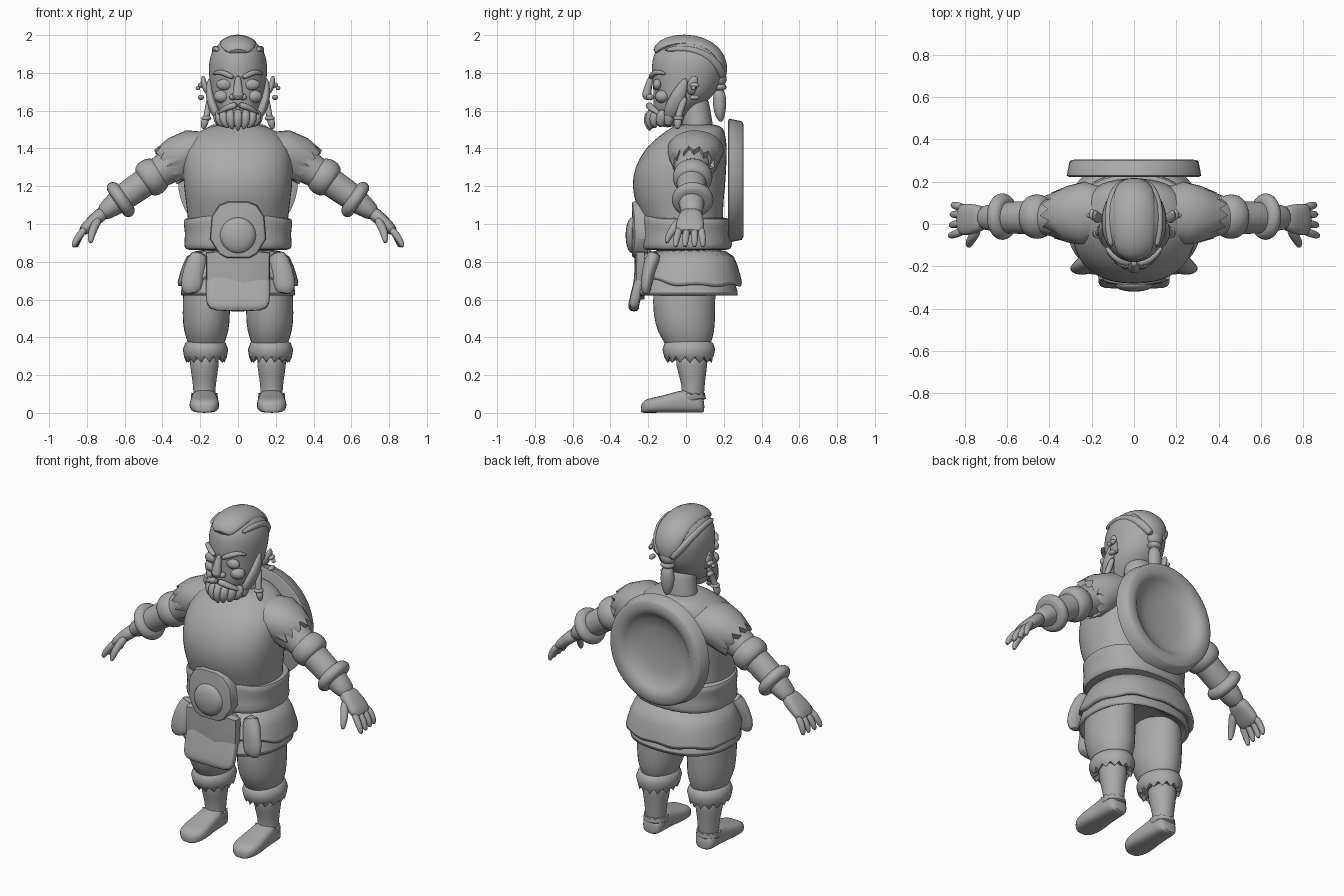
import bpy, bmesh, math
from mathutils import Vector

X, Y, Z = Vector((1, 0, 0)), Vector((0, 1, 0)), Vector((0, 0, 1))
grey = bpy.data.materials.new("plain_grey")
grey.diffuse_color = (0.4, 0.4, 0.4, 1)


def finish(name, bm, mirror=False, subsurf=0, angle=50):
    bmesh.ops.recalc_face_normals(bm, faces=bm.faces[:])
    me = bpy.data.meshes.new(name)
    bm.to_mesh(me)
    bm.free()
    me.materials.append(grey)
    ob = bpy.data.objects.new(name, me)
    bpy.context.collection.objects.link(ob)
    bpy.ops.object.select_all(action='DESELECT')
    bpy.context.view_layer.objects.active = ob
    ob.select_set(True)
    bpy.ops.object.shade_smooth_by_angle(angle=math.radians(angle))
    if mirror:
        ob.modifiers.new("mirror", 'MIRROR').use_mirror_merge = False
    if subsurf:
        ob.modifiers.new("smooth", 'SUBSURF').levels = subsurf
        ob.modifiers["smooth"].render_levels = subsurf
    return ob


def loft(name, rings, n=16, ref=Y, axis=None, p=2.0, zig=None, warp=None, mirror=False, subsurf=1):
    """Skin rings (x, y, z, a, b); b runs along ref. zig = {ring: shift along path}."""
    bm = bmesh.new()
    cs = [Vector(r[:3]) for r in rings]
    loops = []
    for i, r in enumerate(rings):
        t = axis or (cs[min(i + 1, len(cs) - 1)] - cs[max(i - 1, 0)]).normalized()
        u = t.cross(ref).normalized()
        v = u.cross(t)
        loop = []
        for k in range(n):
            a = 2 * math.pi * k / n
            c, s = math.cos(a), math.sin(a)
            co = cs[i] + u * r[3] * math.copysign(abs(c) ** (2 / p), c) \
                + v * r[4] * math.copysign(abs(s) ** (2 / p), s)
            if zig and i in zig and k % 2:
                co += t * zig[i]
            loop.append(bm.verts.new(warp(co, i) if warp else co))
        loops.append(loop)
    for l0, l1 in zip(loops, loops[1:]):
        for k in range(n):
            bm.faces.new((l0[k], l0[(k + 1) % n], l1[(k + 1) % n], l1[k]))
    bm.faces.new(loops[0])
    bm.faces.new(loops[-1])
    return finish(name, bm, mirror, subsurf)


def stack(name, rows, x=0, **kw):
    """Horizontal rings from rows of (z, centre y, half width, half depth)."""
    return loft(name, [(x, cy, z, w, d) for z, cy, w, d in rows], axis=Z, **kw)


def blob(name, loc, size, mirror=False):
    bm = bmesh.new()
    bmesh.ops.create_uvsphere(bm, u_segments=16, v_segments=10, radius=1)
    for v in bm.verts:
        v.co = Vector(loc) + Vector([c * s for c, s in zip(v.co, size)])
    return finish(name, bm, mirror)


def plate(name, outline, y0, y1, bevel):
    """Outline in x and z, right half only, extruded from y0 (back) to y1 (front)."""
    pts = outline + [(-x, z) for x, z in reversed(outline)]
    bm = bmesh.new()
    f = bm.faces.new([bm.verts.new((x, y0, z)) for x, z in pts])
    new = bmesh.ops.extrude_face_region(bm, geom=[f])["geom"]
    vs = [g for g in new if isinstance(g, bmesh.types.BMVert)]
    for v in vs:
        v.co.y = y1 + 0.9 * v.co.x ** 2
    edges = [e for e in bm.edges if e.verts[0] in vs and e.verts[1] in vs]
    bmesh.ops.bevel(bm, geom=edges, offset=bevel, segments=2, affect='EDGES', profile=0.5)
    return finish(name, bm, angle=35)


# Torso and neck
stack("torso", [(.84, 0, .25, .19), (1.0, -.01, .265, .21), (1.1, -.035, .275, .232), (1.2, -.04, .29, .25),
                (1.3, -.03, .295, .245), (1.4, 0, .285, .22), (1.47, .035, .24, .175),
                (1.51, .06, .17, .14), (1.53, .06, .11, .1)], n=24, p=2.3)
stack("neck", [(1.46, .06, .13, .1), (1.54, .06, .1, .08), (1.62, .05, .095, .08), (1.7, .03, .09, .08)])

# Belt, buckle and boss
stack("belt", [(.86, 0, .25, .2), (.865, 0, .282, .24), (.89, 0, .29, .248), (.95, 0, .28, .238),
               (1.0, 0, .292, .245), (1.03, 0, .29, .24), (1.035, 0, .25, .2)], n=24, p=2.4,
      warp=lambda c, i: c + Z * (.05 * max(0, 1 - abs(c.x) / .25) * (i > 3) if c.y < 0 else 0))
plate("buckle", [(.06, .82), (.1, .84), (.15, .92), (.14, 1.04), (.1, 1.1), (.05, 1.12)], -.2, -.295, .02)
blob("buckle_boss", (0, -.285, .94), (.095, .035, .095))


# Layered skirt with hanging hem
def hem(c, i):
    if i in (2, 3):
        c.z += .05 * max(0, -c.y - .05) / .2 + .012 * math.sin(9 * math.atan2(c.y, c.x))
    return c


stack("under_skirt", [(.88, 0, .25, .2), (.75, 0, .275, .235), (.62, .0, .315, .288),
                      (.615, 0, .295, .265), (.72, 0, .2, .18)], n=28, p=2.4)
stack("over_skirt", [(.88, .02, .265, .225), (.78, .02, .295, .255), (.675, .02, .33, .285),
                     (.665, .02, .315, .27), (.72, .02, .22, .2)], n=28, p=2.4, warp=hem)
loft("front_flap", [(0, -.19, .87, .16, .03), (0, -.235, .75, .17, .03), (0, -.27, .6, .172, .03),
                    (0, -.278, .57, .165, .03), (0, -.275, .535, .14, .025)], axis=Z, p=5)
plate("flap_overlay", [(.03, .60), (.14, .645), (.168, .7), (.17, .85), (.05, .86)], -.22, -.29, .015)
# Side folds beside the flap
loft("skirt_fold", [(.2, -.16, .86, .05, .05), (.235, -.2, .75, .06, .035),
                    (.25, -.215, .66, .06, .03), (.24, -.21, .63, .04, .02)], mirror=True)

# Legs, cuffs and boots
stack("trouser_leg", [(.78, .0, .12, .16), (.65, -.01, .125, .17), (.52, -.01, .13, .168), (.43, -.0, .122, .155),
                      (.37, .01, .098, .125), (.34, .01, .09, .11)], x=.168, mirror=True)
stack("knee_cuff", [(.385, .015, .085, .1), (.37, .015, .107, .128), (.335, .015, .12, .14),
                    (.295, .015, .113, .13), (.265, .02, .1, .12), (.3, .02, .07, .08)],
      x=.172, n=28, zig={4: .03}, mirror=True, subsurf=0)
stack("boot_shaft", [(.33, .03, .082, .09), (.25, .03, .078, .085), (.18, .035, .066, .068),
                     (.11, .04, .058, .058), (.05, .03, .06, .062)], x=.178, mirror=True)
stack("ankle_band", [(.1, .03, .058, .06), (.095, .03, .07, .072), (.075, .03, .072, .075), (.06, .02, .06, .06)],
      x=.178, n=24, zig={1: .012}, mirror=True, subsurf=0)
loft("boot_foot", [(.178, y, h / 2, w, h / 2) for y, h, w in
                   [(.098, .06, .04), (.08, .1, .062), (.03, .13, .068), (-.05, .115, .07), (-.12, .092, .08),
                    (-.19, .08, .08), (-.225, .066, .06), (-.24, .04, .03)]],
     ref=Z, axis=-Y, p=3, mirror=True)

# Arms: sleeve, jagged shoulder fur, two cuffs
loft("sleeve", [(.18, .04, 1.40, .1, .13), (.28, .04, 1.36, .11, .12), (.38, .03, 1.295, .088, .09),
                (.45, .03, 1.25, .08, .082), (.53, .03, 1.195, .075, .078), (.60, .03, 1.145, .075, .078),
                (.68, .03, 1.085, .055, .062), (.73, .03, 1.045, .042, .058)], mirror=True)
loft("shoulder_fur", [(.14, .05, 1.42, .07, .12), (.23, .05, 1.39, .115, .15), (.31, .045, 1.35, .12, .135),
                      (.385, .04, 1.30, .108, .108), (.37, .04, 1.31, .08, .08)], n=24, zig={3: -.045, 2: -.01},
     mirror=True, subsurf=0)
for cuff, (cx, cz), r, w in (("elbow_cuff", (.455, 1.25), .1, .05), ("wrist_cuff", (.62, 1.13), .105, .03)):
    d = Vector((.83, 0, -.56))
    loft(cuff, [(cx + d.x * t * w, .035, cz + d.z * t * w, r * k, r * k * 1.04)
                for t, k in ((-1.2, .7), (-1, .88), (-.3, 1.04), (.4, 1.04), (1, .92), (1.2, .7))], mirror=True)

# Hands
loft("palm", [(.70, .03, 1.07, .04, .055), (.75, .025, 1.03, .036, .07), (.80, .02, .985, .032, .078),
              (.83, .02, .95, .025, .07)], p=2.6, mirror=True)
for i, (y, tip) in enumerate(((-.035, -.055), (.005, -.005), (.045, .045), (.08, .09))):
    loft("finger", [(.805, y, .98, .022, .021), (.84, (y + tip) / 2, .94, .021, .021),
                    (.865 - .004 * i, tip, .90, .018, .018), (.874 - .006 * i, tip, .875, .009, .009)],
         n=8, mirror=True)
loft("thumb", [(.735, -.02, 1.03, .026, .03), (.765, -.065, .98, .025, .024), (.78, -.095, .93, .021, .02),
               (.78, -.105, .895, .01, .01)], n=8, mirror=True)

# Head
stack("head", [(1.55, -.075, .06, .07), (1.59, -.065, .1, .105), (1.65, -.03, .135, .145), (1.70, -.005, .146, .168),
               (1.76, .005, .152, .185), (1.83, .01, .158, .194), (1.89, .01, .15, .187), (1.94, .005, .122, .155),
               (1.975, 0, .075, .1), (1.985, 0, .03, .04)], n=24)
# Hair swept back over the crown, tied into a tail
loft("hair_strip", [(0, -.165, 1.905, .02, .05), (0, -.135, 1.95, .028, .09), (0, -.06, 1.98, .026, .1),
                    (0, .04, 1.98, .026, .1), (0, .13, 1.945, .03, .1), (0, .185, 1.88, .03, .09),
                    (0, .195, 1.81, .03, .065), (0, .175, 1.745, .025, .035)], ref=X,
     warp=lambda c, i: c + Vector((0, -1.2 if i > 4 else 0, -2.2)) * c.x ** 2)
loft("hair_lock", [(.105, -.12, 1.92, .015, .015), (.125, 0, 1.935, .018, .02), (.115, .1, 1.9, .024, .022),
                   (.085, .17, 1.84, .03, .025), (.03, .2, 1.77, .025, .025)], n=8, ref=X, mirror=True)
blob("hair_knot", (0, .175, 1.77), (.05, .04, .045))
blob("hair_tie", (0, .175, 1.725), (.042, .04, .022))
stack("hair_tail", [(1.72, .175, .025, .025), (1.67, .178, .043, .038), (1.61, .178, .042, .036),
                    (1.565, .18, .028, .024), (1.54, .185, .008, .008)], n=12)

# Face
loft("nose", [(0, -.18, 1.79, .015, .018), (0, -.2, 1.73, .022, .02), (0, -.212, 1.68, .034, .028),
              (0, -.2, 1.655, .022, .02)], axis=Z, n=12)
blob("nostril", (.027, -.19, 1.672), (.02, .02, .017), mirror=True)
blob("eye", (.072, -.152, 1.738), (.043, .024, .03), mirror=True)
loft("brow", [(.018, -.19, 1.772, .012, .012), (.06, -.18, 1.792, .018, .018), (.1, -.148, 1.81, .016, .018),
              (.137, -.105, 1.79, .006, .008)], n=8, mirror=True)
blob("cheek", (.085, -.125, 1.675), (.045, .04, .035), mirror=True)
blob("lower_lip", (0, -.18, 1.592), (.035, .02, .012))
loft("moustache", [(0, -.198, 1.63, .018, .02), (.04, -.195, 1.625, .02, .022), (.085, -.165, 1.6, .016, .02),
                   (.115, -.13, 1.575, .004, .005)], n=8, mirror=True)
loft("sideburn", [(.15, -.0, 1.775, .008, .012), (.153, -.025, 1.71, .022, .036), (.143, -.055, 1.65, .026, .046),
                  (.12, -.08, 1.59, .028, .046), (.1, -.095, 1.55, .012, .02)], n=10, mirror=True)
# Beard of pointed tufts wrapped round the chin
for k in range(9):
    a = math.radians(-90 + (k - 4) * 22)
    c, s = math.cos(a), math.sin(a)
    low = 1.49 + .008 * abs(k - 4)
    loft("beard_tuft", [(.1 * c, -.08 + .09 * s, 1.605, .02, .02), (.115 * c, -.085 + .115 * s, 1.575, .027, .03),
                        (.1 * c, -.09 + .11 * s, 1.53, .026, .028), (.07 * c, -.1 + .09 * s, low, .005, .006)], n=8)
stack("beard_core", [(1.61, -.08, .1, .1), (1.56, -.085, .1, .105), (1.51, -.1, .05, .06)])

# Ears, rings and small side braids
loft("ear", [(.15, .03, 1.685, .012, .018), (.168, .028, 1.705, .016, .025), (.18, .035, 1.74, .018, .034),
             (.185, .045, 1.77, .014, .022), (.185, .05, 1.785, .005, .008)], n=10, mirror=True)
for z in (1.67, 1.735):
    blob("ear_ring", (.196, .045, z), (.016, .026, .014), mirror=True)
blob("ear_stud", (.212, .04, 1.72), (.012, .012, .012), mirror=True)
loft("side_braid", [(.148, -.0, 1.68, .014, .016), (.158, -.025, 1.62, .02, .022), (.165, -.04, 1.57, .016, .018),
                    (.18, -.045, 1.53, .026, .028), (.185, -.045, 1.50, .008, .008)], n=8, mirror=True)
blob("braid_bead", (.168, -.04, 1.56), (.027, .028, .014), mirror=True)

# Round shield on the back with a dished face
loft("shield", [(0, y, 1.23, r, r * 1.03) for y, r in
                [(.222, .05), (.222, .305), (.228, .318), (.295, .305), (.303, .292), (.305, .26), (.3, .235),
                 (.285, .218), (.262, .19), (.247, .13), (.24, .06), (.239, .01)]], n=40, ref=Z, axis=Y, subsurf=0)
